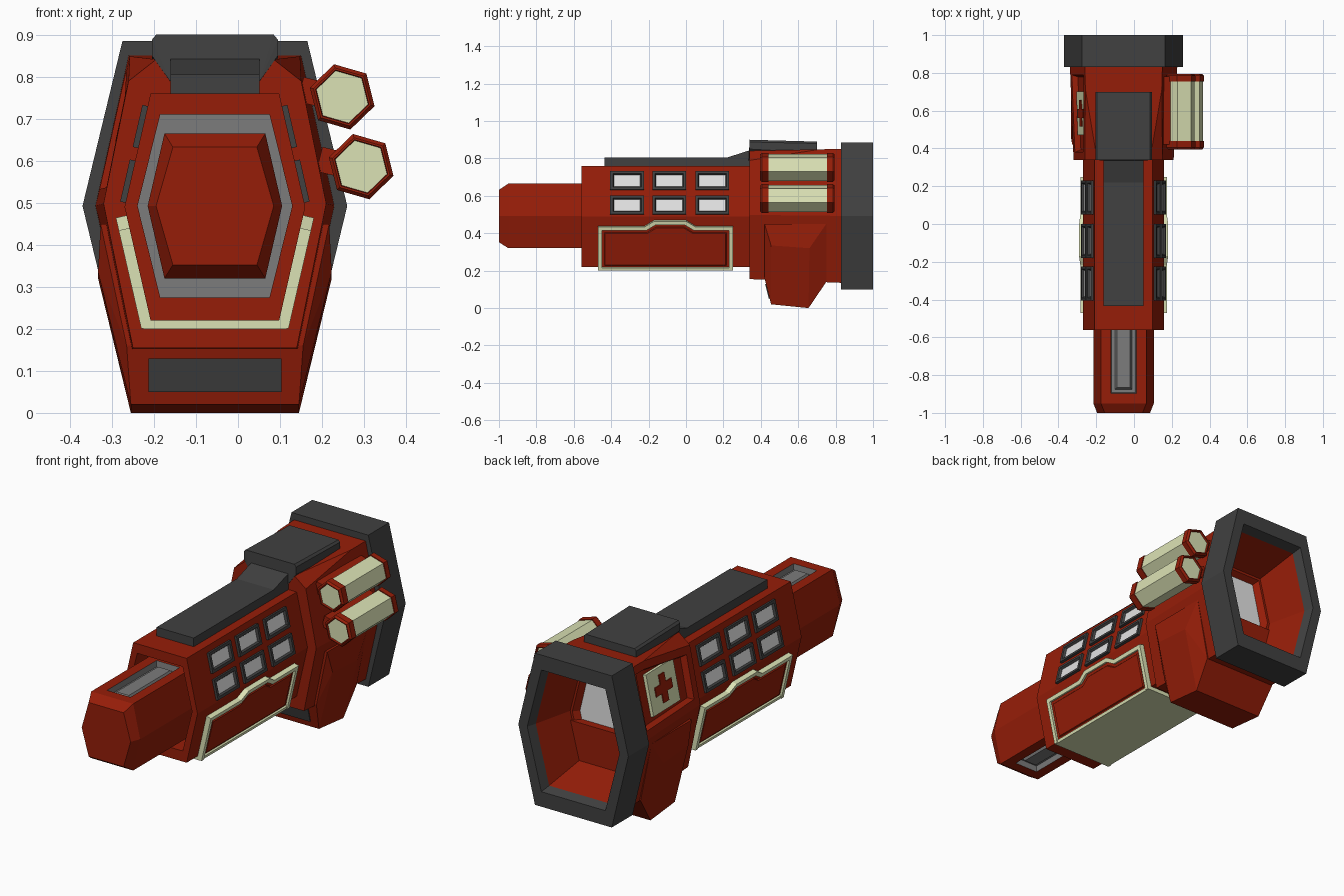
import bpy, bmesh, math
from mathutils import Vector, Matrix

if "Cube" in bpy.data.objects:
    bpy.data.objects.remove(bpy.data.objects["Cube"])

CX = -0.055  # x of the body axis
COLOURS = {"red": (0.305, 0.0125, 0.0025), "dark_grey": (0.052, 0.052, 0.052),
           "mid_grey": (0.20, 0.20, 0.20), "light_grey": (0.77, 0.77, 0.77),
           "cream": (0.71, 0.76, 0.46)}
RED, DARK, GREY, LIGHT, CREAM = range(5)
MATS = []
for n, c in COLOURS.items():
    m = bpy.data.materials.new(n)
    m.diffuse_color = (*c, 1)
    m.use_nodes = True
    m.node_tree.nodes["Principled BSDF"].inputs["Base Color"].default_value = m.diffuse_color
    MATS.append(m)


def finish(name, bm):
    me = bpy.data.meshes.new(name)
    bm.to_mesh(me)
    bm.free()
    for m in MATS:
        me.materials.append(m)
    ob = bpy.data.objects.new(name, me)
    bpy.context.collection.objects.link(ob)
    return ob


def loft(rings, bands, caps):
    """Closed skin through rings of equal point count, one colour per band."""
    bm = bmesh.new()
    vs = [[bm.verts.new(p) for p in r] for r in rings]
    n = len(vs[0])
    for a, b, mat in zip(vs, vs[1:], bands):
        for i in range(n):
            j = (i + 1) % n
            bm.faces.new((a[i], a[j], b[j], b[i])).material_index = mat
    bm.faces.new(vs[0]).material_index = caps[0]
    bm.faces.new(vs[-1]).material_index = caps[1]
    bmesh.ops.recalc_face_normals(bm, faces=bm.faces)
    bm.normal_update()
    return bm


def inset(bm, face, thick, depth, rim, inner):
    r = bmesh.ops.inset_individual(bm, faces=[face], thickness=thick, depth=depth,
                                   use_even_offset=True)
    for f in r["faces"]:
        f.material_index = rim
    face.material_index = inner
    bm.normal_update()


def hexa(y, mid, top, hh, cz=0.4925):
    pts = [(top, hh), (mid, 0), (top, -hh), (-top, -hh), (-mid, 0), (-top, hh)]
    return [Vector((CX + x, y, cz + z)) for x, z in pts]


def hull(name, pts, mat):
    """Convex solid, points given as (half width, y, z) around the body axis."""
    bm = bmesh.new()
    for x, y, z in pts:
        for s in (-1, 1):
            bm.verts.new((CX + s * x, y, z))
    bmesh.ops.convex_hull(bm, input=bm.verts)
    bmesh.ops.dissolve_limit(bm, angle_limit=0.02, verts=bm.verts, edges=bm.edges)
    for f in bm.faces:
        f.material_index = mat
    return finish(name, bm)


def box(name, mtx, size, mat):
    bm = bmesh.new()
    bmesh.ops.create_cube(bm, size=1, matrix=mtx @ Matrix.Diagonal((*size, 1)))
    for f in bm.faces:
        f.material_index = mat
    return finish(name, bm)


def on_side(s, y, z, n):
    """Point on the sloped body side, raised by n."""
    dz = z - 0.49
    hx = 0.215 - 0.062 * abs(dz) / 0.27
    return Vector((CX + s * (hx + n * 0.975), y, z + n * math.copysign(0.224, dz)))


def side_plate(name, s, pts, height, mat, steps=()):
    rings = [[on_side(s, y, z, n) for y, z in pts] for n in (-0.01, height)]
    bm = loft(rings, [mat], (mat, mat))
    bm.faces.ensure_lookup_table()
    face = bm.faces[-1]
    for step in steps:
        inset(bm, face, *step)
    finish(name, bm)


# main body with recessed front socket
finish("body", loft([hexa(0.36, .215, .153, .27, .49), hexa(-.56, .215, .153, .27, .49),
                     hexa(-.56, .184, .13, .218), hexa(-.45, .184, .13, .218)],
                    [RED, RED, RED], (RED, GREY)))

# nose with slots on top and bottom
bm = loft([hexa(-.44, .16, .12, .1725), hexa(-.95, .16, .12, .1725),
           hexa(-1, .14, .10, .14)], [RED, RED], (RED, RED))
for f in [f for f in bm.faces if abs(f.normal.z) > 0.95]:
    inset(bm, f, 0.053, 0, RED, GREY)
    inset(bm, f, 0.004, -0.03, GREY, GREY)
    inset(bm, f, 0.018, 0, GREY, GREY)
    inset(bm, f, 0.010, 0.018, GREY, GREY)
finish("nose", bm)

# head housing, muzzle ring and inner funnel
bm = loft([hexa(.34, .265, .195, .343, .498), hexa(.83, .284, .205, .358, .493),
           hexa(.83, .315, .22, .3925), hexa(1, .315, .22, .3925),
           hexa(1, .264, .183, .315), hexa(.95, .25, .174, .30),
           hexa(.74, .20, .14, .235), hexa(.74, .188, .132, .222),
           hexa(.71, .165, .116, .205)],
          [RED, DARK, DARK, DARK, DARK, RED, RED, RED], (RED, LIGHT))
# chamfer the two upper front corners
for s in (-1, 1):
    a, b, c = (Vector((CX + s * x, y, z)) for x, y, z in
               ((.205, .34, .79), (.14, .34, .841), (.202, .70, .847)))
    corner = min(bm.verts, key=lambda v: (v.co - Vector((CX + s * .195, .34, .841))).length)
    fs = list(corner.link_faces)
    geom = fs + list({e for f in fs for e in f.edges}) + list({v for f in fs for v in f.verts})
    bmesh.ops.bisect_plane(bm, geom=geom, dist=1e-5, plane_co=a, plane_no=(b - a).cross(c - a))
    tri = [e.other_vert(corner) for e in corner.link_edges]
    bmesh.ops.delete(bm, geom=[corner], context='VERTS')
    bm.faces.new(tri).material_index = RED
bmesh.ops.recalc_face_normals(bm, faces=bm.faces)
bm.normal_update()
# recess on the left
panel = max((f for f in bm.faces if f.normal.x < -0.9 and f.normal.z > 0.1
             and f.calc_center_median().y < 0.8), key=lambda f: f.calc_area())
inset(bm, panel, 0.04, 0, RED, RED)
inset(bm, panel, 0.012, -0.03, RED, RED)
w = panel.normal.copy()
c = panel.calc_center_bounds()
finish("head_and_muzzle", bm)

# cream plate with a plus sign in the left recess
u = (Vector((0, 1, 0)) - w * w.y).normalized()
mtx = Matrix.Translation(c) @ Matrix((u, w.cross(u), w)).transposed().to_4x4()
box("side_emblem_plate", mtx, (.23, .21, .024), CREAM)
box("plus_bar_long", mtx, (.14, .046, .034), RED)
box("plus_bar_tall", mtx, (.046, .14, .034), RED)

# dark top spine and rear block
bm = loft([[Vector((CX + x, y, z)) for y, z in
            ((-.435, .75), (-.435, .805), (.22, .805), (.345, .845), (.345, .75))]
           for x in (-.106, .106)], [DARK], (DARK, DARK))
finish("top_spine", bm)
hull("top_block", [(.107, .335, .79), (.15, .34, .85), (.15, .34, .888), (.14, .34, .90),
                   (.15, .70, .83), (.15, .70, .88), (.14, .70, .89)], DARK)

# lower block under the head, with its dark front panel
hull("lower_block", [(.272, .42, .45), (.272, .75, .45), (.21, .42, .16), (.21, .75, .14),
                     (.278, .455, .335), (.278, .66, .32), (.20, .455, .02),
                     (.20, .655, 0)], RED)
hull("lower_block_panel", [(.158, y + d, z) for y, z in ((.4475, .05), (.4275, .13))
                           for d in (-.005, .01)], DARK)

# windows and framed lower side covers, both sides
arch = [(-.47, .44), (-.22, .44), (-.17, .47), (0, .47), (.05, .44), (.25, .44)]
arch_in = [(.23, .42), (.043, .42), (-.007, .45), (-.163, .45), (-.213, .42), (-.45, .42)]
trim = [(-.47, .206)] + arch + [(.25, .206), (.23, .206)] + arch_in + [(-.45, .206)]
cover = [(.23, .216)] + arch_in + [(-.45, .216)]
for s, side in ((-1, "left"), (1, "right")):
    for y in (-.315, -.09, .14):
        for z in (.68, .55):
            pts = [(y - .09, z - .05), (y + .09, z - .05), (y + .09, z + .05), (y - .09, z + .05)]
            side_plate("window_" + side, s, pts, 0.013, DARK,
                       [(.014, 0, DARK, DARK), (.006, -.011, DARK, LIGHT)])
    side_plate("side_trim_" + side, s, trim, 0.026, CREAM)
    side_plate("side_cover_" + side, s, cover, 0.014, RED,
               [(.014, 0, RED, RED), (.004, .006, RED, RED)])
hull("belly_plate", [(x, y, z) for y in (-.47, .25) for x, z in ((.170, .20), (.174, .215), (.16, .226))],
     CREAM)

# two six-sided canisters with red end caps and their mounts
PROFILE = [(.405, .064), (.395, .066), (.395, .071), (.405, .080), (.44, .080), (.44, .075),
           (.755, .075), (.755, .080), (.785, .080), (.795, .071), (.795, .066), (.785, .064)]
for cx, cz in ((.248, .752), (.293, .586)):
    rings = [[Vector((cx + r * math.cos(math.radians(44 + 60 * i)), y,
                      cz + r * math.sin(math.radians(44 + 60 * i)))) for i in range(6)]
             for y, r in PROFILE]
    finish("canister", loft(rings, [RED] * 5 + [CREAM] + [RED] * 5, (CREAM, CREAM)))
    box("canister_mount", Matrix.Translation((cx - .075, .6, cz + .012))
        @ Matrix.Rotation(math.radians(14), 4, 'Y'), (.05, .36, .06), RED)
